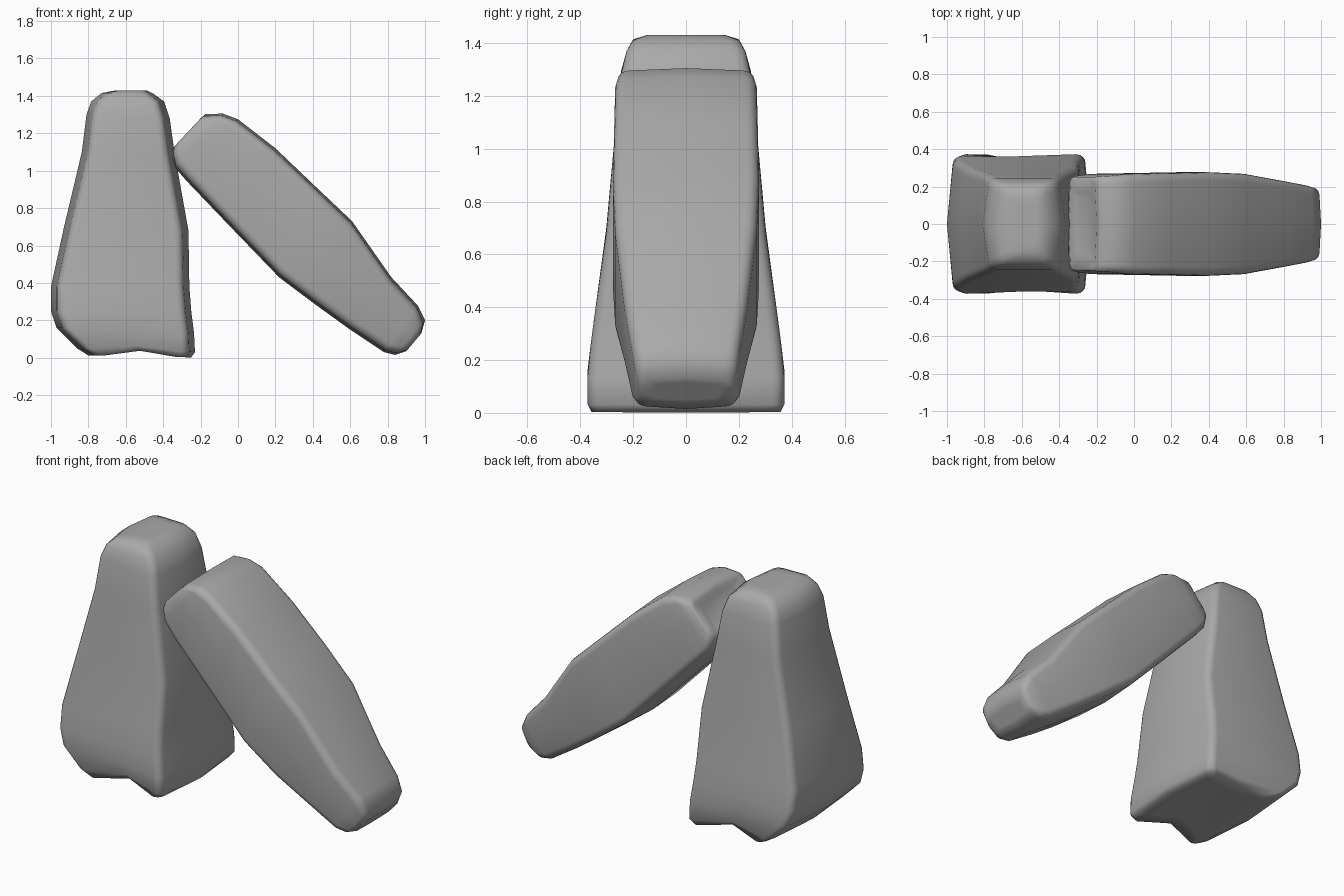
import bpy, bmesh, math
from mathutils import Vector

if "Cube" in bpy.data.objects:
    bpy.data.objects.remove(bpy.data.objects["Cube"])

grey = bpy.data.materials.new("dark_stone")
grey.diffuse_color = (0.4, 0.4, 0.4, 1)
grey.use_nodes = True
grey.node_tree.nodes["Principled BSDF"].inputs["Base Color"].default_value = grey.diffuse_color


def section(x0, z0, x1, z1, hy, r, pinch, bow):
    """Rounded-rectangle ring spanning two points of the front outline."""
    a, b = Vector((x0, 0, z0)), Vector((x1, 0, z1))
    mid, axis = (a + b) / 2, (b - a).normalized()
    hu = (b - a).length / 2
    r = min(r, hu * 0.7, hy * 0.7)
    bow = min(bow, hu * 0.15)
    pts = []
    for k, (su, sv) in enumerate([(1, 1), (-1, 1), (-1, -1), (1, -1)]):
        for i in range(5):
            t = math.radians(90 * k + 22.5 * i)
            pts.append((su * (hu - bow - r) + r * math.cos(t),
                        sv * (hy - r) + r * math.sin(t), 0))
        # middle of the side that follows this corner
        pts.append([(0, hy - pinch, pinch / 2), (-hu, 0, 0),
                    (0, -hy + pinch, pinch / 2), (hu, 0, 0)][k])
    return [mid + axis * u + Vector((0, v, lift)) for u, v, lift in pts]


def stone(name, rows, r, bow, dent):
    """Loft a smooth boulder through its sections and cap both ends."""
    bm = bmesh.new()
    rings = []
    for x0, z0, x1, z1, hy, pinch in rows:
        pts = section(x0, z0, x1, z1, hy, r, pinch, bow)
        rings.append([bm.verts.new(p) for p in pts])
    n = len(rings[0])
    for lo, hi in zip(rings, rings[1:]):
        for i in range(n):
            j = (i + 1) % n
            bm.faces.new((lo[i], lo[j], hi[j], hi[i]))
    # caps: a small inset ring keeps the ends flat, the first may be dented
    for ring, off in ((rings[0], Vector(dent)), (rings[-1], Vector())):
        c = sum((v.co for v in ring), Vector()) / n
        inner = [bm.verts.new(v.co.lerp(c, 0.3) + off) for v in ring]
        for i in range(n):
            j = (i + 1) % n
            bm.faces.new((ring[i], ring[j], inner[j], inner[i]))
        bm.faces.new(inner)
    bmesh.ops.recalc_face_normals(bm, faces=bm.faces)
    for f in bm.faces:
        f.smooth = True
    me = bpy.data.meshes.new(name)
    bm.to_mesh(me)
    bm.free()
    me.materials.append(grey)
    ob = bpy.data.objects.new(name, me)
    bpy.context.collection.objects.link(ob)
    return ob


# Upright stone: left x,z  right x,z  half depth, side pinch (base to top)
stone("standing_stone", [
    (-0.80, 0.012, -0.25, 0.002, 0.358, 0.06),
    (-0.86, 0.050, -0.23, 0.030, 0.372, 0.05),
    (-0.97, 0.160, -0.235, 0.13, 0.373, 0.02),
    (-1.00, 0.250, -0.25, 0.250, 0.362, 0.00),
    (-1.00, 0.380, -0.26, 0.380, 0.345, 0.00),
    (-0.93, 0.700, -0.265, 0.68, 0.302, 0.00),
    (-0.835, 1.10, -0.34, 1.100, 0.265, 0.00),
    (-0.81, 1.300, -0.365, 1.28, 0.245, 0.00),
    (-0.785, 1.37, -0.395, 1.37, 0.225, 0.00),
    (-0.73, 1.415, -0.45, 1.410, 0.200, 0.00),
    (-0.65, 1.430, -0.49, 1.430, 0.150, 0.00),
], r=0.045, bow=0.03, dent=(0, 0, 0.01))

# Leaning stone: upper edge x,z  lower edge x,z (top end to foot)
stone("leaning_stone", [
    (-0.20, 1.280, -0.350, 1.12, 0.240, 0.0),
    (-0.175, 1.303, -0.355, 1.08, 0.252, 0.0),
    (-0.08, 1.305, -0.340, 1.02, 0.258, 0.0),
    (0.00, 1.275, -0.270, 0.94, 0.268, 0.0),
    (0.20, 1.120, -0.050, 0.71, 0.272, 0.0),
    (0.42, 0.910, 0.220, 0.430, 0.277, 0.0),
    (0.61, 0.730, 0.420, 0.280, 0.268, 0.0),
    (0.82, 0.430, 0.600, 0.150, 0.232, 0.0),
    (0.96, 0.280, 0.780, 0.030, 0.205, 0.0),
    (1.00, 0.200, 0.840, 0.015, 0.192, 0.0),
    (0.98, 0.130, 0.900, 0.035, 0.175, 0.0),
], r=0.045, bow=0.012, dent=(0.015, 0, -0.015))
